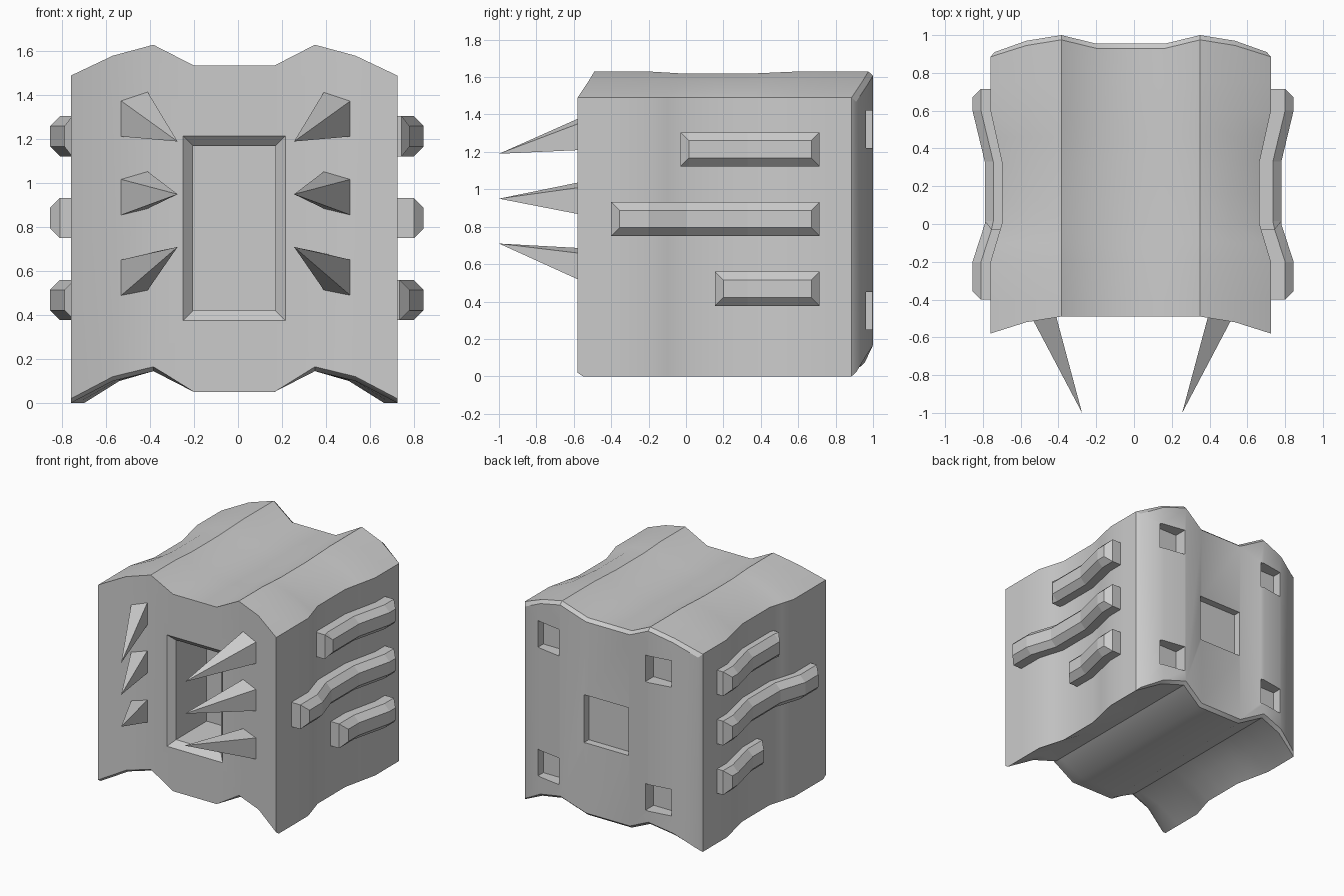
import bpy, bmesh, math
from mathutils import Vector

cube = bpy.data.objects.get("Cube")
if cube:
    bpy.data.objects.remove(cube, do_unlink=True)

grey = bpy.data.materials.new("plain grey")
grey.use_nodes = True
COLOR = (0.6, 0.6, 0.6, 1)
grey.diffuse_color = COLOR
grey.node_tree.nodes["Principled BSDF"].inputs["Base Color"].default_value = COLOR


def lerp(points, t):
    """Piecewise linear curve through (t, value) points."""
    for (a, u), (b, v) in zip(points, points[1:]):
        if t <= b:
            return u + (v - u) * max(0, t - a) / (b - a)
    return points[-1][1]


def finish(bm, name):
    bmesh.ops.remove_doubles(bm, verts=bm.verts, dist=0.0005)
    bmesh.ops.recalc_face_normals(bm, faces=bm.faces)
    mesh = bpy.data.meshes.new(name)
    bm.to_mesh(mesh)
    bm.free()
    mesh.materials.append(grey)
    obj = bpy.data.objects.new(name, mesh)
    bpy.context.collection.objects.link(obj)
    return obj


def skin(bm, rings):
    """Join closed rings of points with quads; returns the vertex rings."""
    rows = [[bm.verts.new(p) for p in ring] for ring in rings]
    for a, b in zip(rows, rows[1:]):
        for i in range(len(a)):
            j = (i + 1) % len(a)
            bm.faces.new((a[i], a[j], b[j], b[i]))
    return rows


# Body: wavy cross-section columns (x, bottom z, top z, front y, back y)
COLUMNS = [(-0.76, 0.0, 1.49, -0.58, 0.91), (-0.57, 0.10, 1.58, -0.52, 0.97),
           (-0.385, 0.145, 1.63, -0.49, 1.0), (-0.2, 0.05, 1.535, -0.49, 0.955)]
COLUMNS += [(-0.035 - x, *rest) for x, *rest in reversed(COLUMNS)]
WAIST = [(-0.2, 0), (0, 0.06), (0.33, 0.06), (0.6, 0)]   # side inset along y


def body_ring(place, inset=0, lift=0):
    bottom, top = [], []
    for i, (x, z0, z1, front, back) in enumerate(COLUMNS):
        y = place(front, back)
        edge = min(i, 7 - i)
        pull = lerp(WAIST, y) * (1, 0.5, 0, 0)[edge] + (inset if edge == 0 else 0)
        sag = lerp(WAIST, y) * 0.2 if edge == 2 else 0
        x += pull if i < 4 else -pull
        rise = lift if edge < 3 else 0
        bottom.append((x, y, z0 + inset + rise))
        top.append((x, y, z1 - inset - sag))
    return bottom + top[::-1]


bm = bmesh.new()
rings = [body_ring(lambda f, b: f, lift=0.02), body_ring(lambda f, b: f + 0.03)]
for station in (-0.4, -0.2, -0.1, 0, 0.16, 0.33, 0.46, 0.6, 0.75):
    rings.append(body_ring(lambda f, b: station))
rings += [body_ring(lambda f, b: b - 0.025), body_ring(lambda f, b: b, inset=0.022)]
rows = skin(bm, rings)
for row in (rows[0], rows[-1]):
    for i in range(7):
        bm.faces.new((row[i], row[i + 1], row[14 - i], row[15 - i]))
body = finish(bm, "body")


# Cutters are stacks of (y, grow) rectangles around an x-z box
def cutter(x0, x1, z0, z1, steps):
    bm = bmesh.new()
    rows = skin(bm, [[(x0 - g, y, z0 - g), (x1 + g, y, z0 - g),
                      (x1 + g, y, z1 + g), (x0 - g, y, z1 + g)] for y, g in steps])
    bm.faces.new(rows[0])
    bm.faces.new(rows[-1])
    obj = finish(bm, "cutter")
    obj.hide_render = True
    return obj


# Front window with a chamfered lip, centre back recess, four corner recesses
cutters = [cutter(-0.205, 0.17, 0.42, 1.17, [(-0.7, 0.045), (-0.49, 0.045), (-0.445, 0), (-0.08, 0)]),
           cutter(-0.19, 0.18, 0.6, 0.96, [(0.9, 0), (1.2, 0)])]
for x in (-0.56, 0.36):
    for z in (0.25, 1.22):
        cutters.append(cutter(x, x + 0.2, z, z + 0.2, [(0.9, 0), (1.2, 0)]))
for c in cutters:
    mod = body.modifiers.new("recess", "BOOLEAN")
    mod.operation, mod.solver, mod.object = "DIFFERENCE", "EXACT", c
graph = bpy.context.evaluated_depsgraph_get()
mesh = bpy.data.meshes.new_from_object(body.evaluated_get(graph))
body.modifiers.clear()
body.data = mesh
for c in cutters:
    bpy.data.objects.remove(c, do_unlink=True)
bpy.ops.object.select_all(action="DESELECT")
body.select_set(True)
bpy.context.view_layer.objects.active = body
bpy.ops.object.shade_smooth_by_angle(angle=math.radians(32))


# Side ridges: chamfered bars that follow the wavy sides
CHAMFER = 0.045
OUTER = [(-0.2, 0.85), (0, 0.785), (0.33, 0.785), (0.6, 0.85)]


def ridge(name, side, y0, z0, y1=0.715, height=0.183):
    z1 = z0 + height
    inner = [y for y, _ in OUTER if y0 + CHAMFER < y < y1 - CHAMFER]
    rings = []
    for y in [y0, y0 + CHAMFER, *inner, y1 - CHAMFER, y1]:
        c = 0 if y in (y0, y1) else CHAMFER
        out = lerp(OUTER, y)
        base, shoulder, out = out - 0.2, out - CHAMFER, out - CHAMFER + c
        section = [(base, z0), (shoulder, z0), (out, z0 + c),
                   (out, z1 - c), (shoulder, z1), (base, z1)]
        rings.append([(side * x - 0.005, y, z) for x, z in section])
    bm = bmesh.new()
    rows = skin(bm, rings)
    for row in (rows[0], rows[-1]):
        bm.faces.new((row[0], row[1], row[4], row[5]))
    bmesh.ops.dissolve_degenerate(bm, dist=0.0005, edges=bm.edges)
    finish(bm, name)


# Spikes: four-sided points leaning inwards from the front
def spike(name, side, low, tip):
    base = [(0.55, low), (0.41, low + 0.035), (0.41, low + 0.215), (0.55, low + 0.18)]
    bm = bmesh.new()
    ring = [bm.verts.new((side * x - 0.01, -0.46, z)) for x, z in base]
    apex = bm.verts.new((side * 0.265 - 0.01, -1.0, tip))
    bm.faces.new(ring)
    for i in range(4):
        bm.faces.new((ring[i], ring[(i + 1) % 4], apex))
    finish(bm, name)


for word, side in (("left", 1), ("right", -1)):
    ridge(f"upper_ridge_{word}", side, -0.03, 1.122)
    ridge(f"middle_ridge_{word}", side, -0.4, 0.75)
    ridge(f"lower_ridge_{word}", side, 0.155, 0.377)
    spike(f"upper_spike_{word}", side, 1.215, 1.19)
    spike(f"middle_spike_{word}", side, 0.845, 0.95)
    spike(f"lower_spike_{word}", side, 0.465, 0.71)
